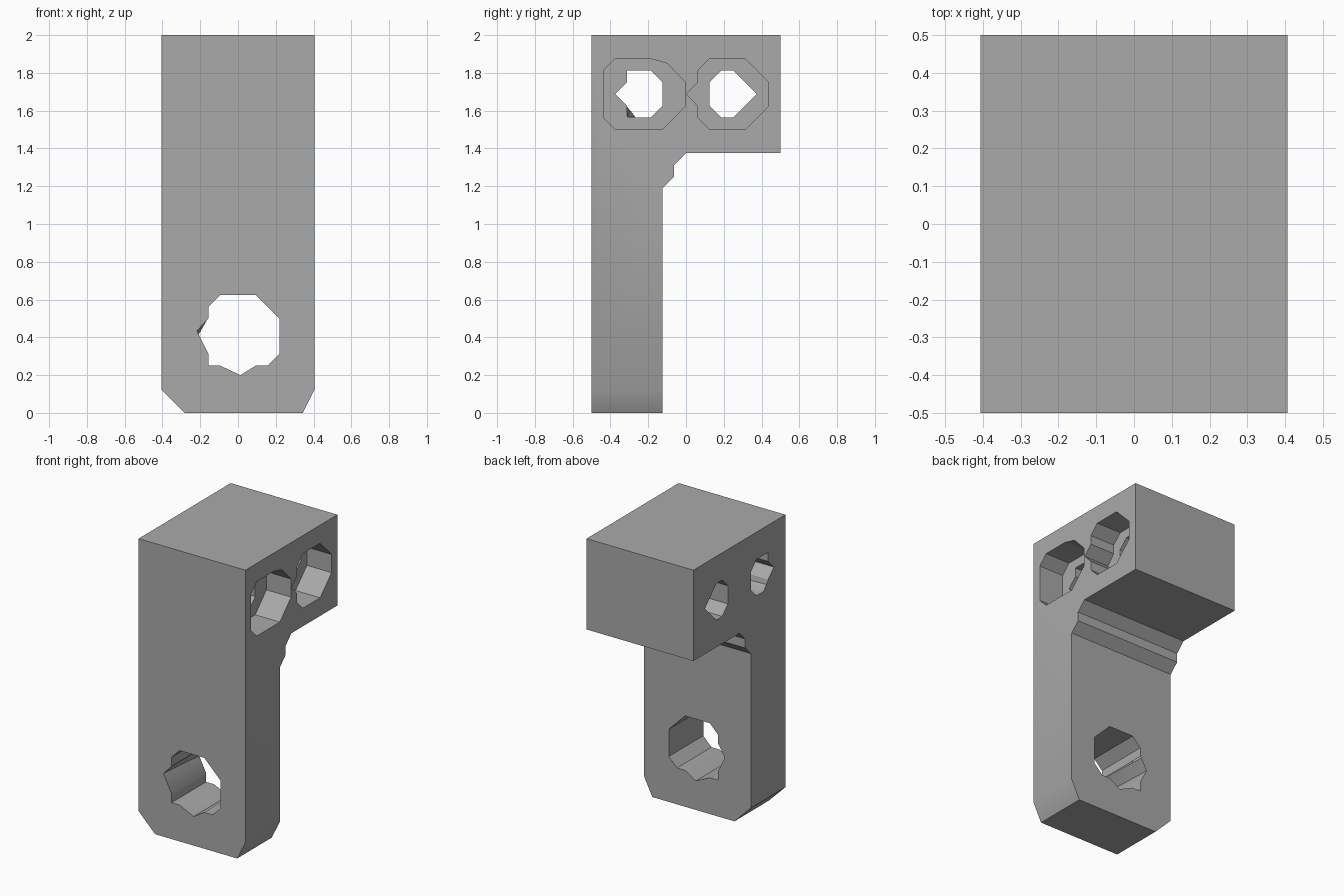
import bpy
import bmesh
import math
from mathutils import Vector

UNIT = 1 / 16          # design grid step
HALF_WIDTH = 6.5       # half the bracket's width, in grid steps
BORE_FLOOR = 3.5       # x of the counterbore floors, in grid steps

cube = bpy.data.objects.get("Cube")
if cube:
    bpy.data.objects.remove(cube, do_unlink=True)


def along_x(y, z, depth):
    return Vector((depth, y, z)) * UNIT


def along_y(x, z, depth):
    return Vector((x, depth, z)) * UNIT


def prism(name, outline, place, start, end, end_outline=None):
    """Closed solid lofted from an outline at start to one at end."""
    bm = bmesh.new()
    first = [bm.verts.new(place(a, b, start)) for a, b in outline]
    last = [bm.verts.new(place(a, b, end)) for a, b in end_outline or outline]
    bm.faces.new(first)
    bm.faces.new(last)
    for i in range(len(first)):
        j = (i + 1) % len(first)
        bm.faces.new((first[i], first[j], last[j], last[i]))
    bmesh.ops.recalc_face_normals(bm, faces=bm.faces)
    mesh = bpy.data.meshes.new(name)
    bm.to_mesh(mesh)
    bm.free()
    obj = bpy.data.objects.new(name, mesh)
    bpy.context.collection.objects.link(obj)
    return obj


def combine(target, tool, operation):
    """Apply a boolean and discard the tool solid."""
    mod = target.modifiers.new(operation.title(), "BOOLEAN")
    mod.operation = operation
    mod.solver = "EXACT"
    mod.object = tool
    graph = bpy.context.evaluated_depsgraph_get()
    result = bpy.data.meshes.new_from_object(target.evaluated_get(graph))
    target.modifiers.clear()
    target.data = result
    bpy.data.objects.remove(tool, do_unlink=True)


# Bracket body: hooked side profile with a stepped fillet under the overhang
side = [(-8, 0), (-2, 0), (-2, 19), (-1, 20), (-1, 21), (0, 22),
        (8, 22), (8, 32), (-8, 32)]
bracket = prism("bracket", side, along_x, -HALF_WIDTH, HALF_WIDTH)

# Cut bottom corners
for inner, outer in ((-4.5, -HALF_WIDTH), (5.5, HALF_WIDTH)):
    far = math.copysign(9, outer)
    slope = 2 / abs(outer - inner)
    corner = [(inner, 0), (outer, 2), (far, 2 + slope * (9 - HALF_WIDTH)),
              (far, -2), (inner, -2)]
    combine(bracket, prism("corner_cutter", corner, along_y, -9, 9), "DIFFERENCE")

# Large mounting hole through the lower leg
front_rim = [(-1.5, 10), (1.5, 10), (3.5, 8), (3.5, 5), (2.5, 4), (1.5, 4),
             (0.2, 3.2), (-1.5, 4), (-2.5, 4), (-2.5, 5), (-3.5, 7),
             (-2.5, 8), (-2.5, 9)]
back_rim = [(-3.3, 6.6) if p == (-3.5, 7) else p for p in front_rim]
combine(bracket, prism("leg_hole_cutter", front_rim, along_y, -9, -1, back_rim),
        "DIFFERENCE")

# Counterbores entering from the left face
front_bore = [(-7, 25), (-6, 24), (-2, 24), (-0.05, 26), (-0.05, 28),
              (-1.6, 29.6), (-3, 30), (-6, 30), (-7, 29)]
back_bore = [(1, 25), (2, 24), (5, 24), (7, 26), (7, 28), (5, 30), (2, 30),
             (1, 29), (1, 28), (0.05, 27), (1, 26)]
for outline in (front_bore, back_bore):
    combine(bracket, prism("bore_cutter", outline, along_x, BORE_FLOOR, 9),
            "DIFFERENCE")

# Narrow bolt holes running on through the head
front_bolt = [(-6, 27), (-5, 28), (-5, 29), (-3, 29), (-2, 28), (-2, 26),
              (-3, 25), (-4.25, 25), (-5, 25), (-5, 26)]
front_exit = [(-4.7, 25.6) if p == (-5, 25) else p for p in front_bolt]
back_bolt = [(2, 26), (3, 25), (4, 25), (6, 27), (4, 29), (3, 29), (2, 28)]
for outline, exit_outline in ((front_bolt, front_exit), (back_bolt, back_bolt)):
    combine(bracket, prism("bolt_cutter", outline, along_x, 5, -7, exit_outline),
            "DIFFERENCE")

# Plain grey finish
grey = bpy.data.materials.new("plain_grey")
colour = (0.4, 0.4, 0.4, 1)
grey.use_nodes = True
grey.diffuse_color = colour
grey.node_tree.nodes["Principled BSDF"].inputs["Base Color"].default_value = colour
bracket.data.materials.clear()
bracket.data.materials.append(grey)

# Soft shading across the shallow corner cut, crisp edges elsewhere
for obj in bpy.context.selected_objects:
    obj.select_set(False)
bracket.select_set(True)
bpy.context.view_layer.objects.active = bracket
bpy.ops.object.shade_smooth_by_angle(angle=math.radians(30))
